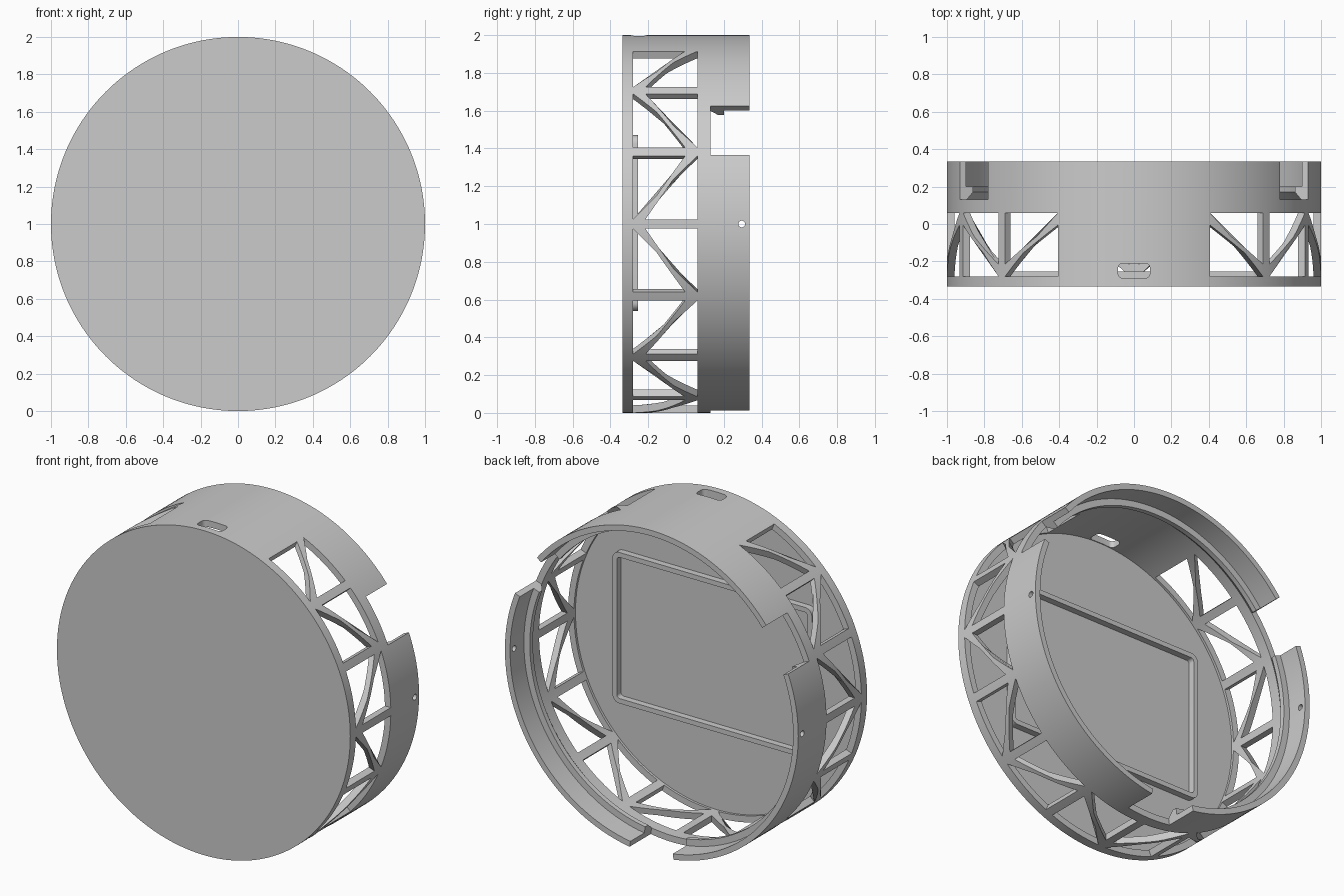
import bpy, bmesh, math
from mathutils import Vector, Matrix

cube = bpy.data.objects.get("Cube")
if cube:
    bpy.data.objects.remove(cube, do_unlink=True)

FRONT, BACK, FLOOR = -0.335, 0.335, -0.295
WIN_FRONT, WIN_BACK, NOTCH = -0.28, 0.06, 0.13   # depth limits of windows and notches
STEP = math.radians(22.5)
HALF_BAR, DIAG = 0.025, 0.065

grey = bpy.data.materials.new("plain grey")
grey.use_nodes = True
colour = (0.6, 0.6, 0.6, 1)
grey.diffuse_color = colour
grey.node_tree.nodes["Principled BSDF"].inputs["Base Color"].default_value = colour


def finish(name, bm, helper=False):
    bmesh.ops.recalc_face_normals(bm, faces=bm.faces)
    mesh = bpy.data.meshes.new(name)
    bm.to_mesh(mesh)
    bm.free()
    mesh.materials.append(grey)
    obj = bpy.data.objects.new(name, mesh)
    bpy.context.collection.objects.link(obj)
    obj.hide_render = helper
    return obj


def polar(angle, r, y, shift=0.0):
    """Point at an angle around the axis, moved sideways by shift."""
    c, s = math.cos(angle), math.sin(angle)
    return Vector((r * c - shift * s, y, 1 + r * s + shift * c))


def prism(bm, bottom, top):
    a = [bm.verts.new(p) for p in bottom]
    b = [bm.verts.new(p) for p in top]
    bm.faces.new(a)
    bm.faces.new(b[::-1])
    for i in range(len(a)):
        j = (i + 1) % len(a)
        bm.faces.new((a[i], b[i], b[j], a[j]))


# Housing: front disc, wall and rear lip turned from one profile
profile = [(0, FRONT), (1, FRONT), (1, BACK), (0.965, BACK), (0.965, 0.2), (0.925, 0.2),
           (0.925, 0.17), (0.96, NOTCH), (0.96, FLOOR), (0, FLOOR)]
bm = bmesh.new()
verts = [bm.verts.new((r, y, 1)) for r, y in profile]
edges = [bm.edges.new(pair) for pair in zip(verts, verts[1:])]
bmesh.ops.spin(bm, geom=verts + edges, cent=(0, 0, 1), axis=(0, 1, 0),
               angle=math.tau, steps=192, use_duplicate=False)
bmesh.ops.remove_doubles(bm, verts=bm.verts, dist=0.0001)
housing = finish("housing", bm)

# Lattice windows: two triangles per bay, everywhere but the top
bm = bmesh.new()
for bay in range(14):
    ends = [(5 + bay) * STEP, (6 + bay) * STEP]
    sides = [HALF_BAR, -HALF_BAR]
    node, far = (1, 0) if bay % 2 == 0 else (0, 1)
    for corners in ([(node, WIN_FRONT), (far, WIN_FRONT), (far, WIN_BACK - DIAG)],
                    [(far, WIN_BACK), (node, WIN_BACK), (node, WIN_FRONT + DIAG)]):
        prism(bm, *[[polar(ends[k], r, y, sides[k]) for k, y in corners]
                    for r in (0.85, 1.15)])
windows = finish("window_cutter", bm, True)

# Three rear notches
bm = bmesh.new()
half = math.radians(8.6)
for degrees in (30, 150, 270):
    mid = math.radians(degrees)
    loops = [[polar(mid + a, r, y) for a, r in
              ((-half, 0.8), (-half, 1.2), (half, 1.2), (half, 0.8))] for y in (NOTCH, 0.5)]
    prism(bm, *loops)
notches = finish("notch_cutter", bm, True)

# Side pin holes
bm = bmesh.new()
bmesh.ops.create_cone(bm, cap_ends=True, segments=24, radius1=0.018, radius2=0.018, depth=3,
                      matrix=Matrix.Translation((0, 0.295, 1)) @ Matrix.Rotation(math.pi / 2, 4, "Y"))
holes = finish("pin_hole_cutter", bm, True)


def rounded_rect(hx, hy, radius, steps=6):
    points = []
    for quarter, (sx, sy) in enumerate(((1, 1), (-1, 1), (-1, -1), (1, -1))):
        for i in range(steps + 1):
            a = (quarter + i / steps) * math.pi / 2
            points.append((sx * (hx - radius) + radius * math.cos(a),
                           sy * (hy - radius) + radius * math.sin(a)))
    return points


# Port slot in the top of the wall
bm = bmesh.new()
slot = rounded_rect(0.085, 0.04, 0.025)
prism(bm, *[[(x, y - 0.25, z) for x, y in slot] for z in (1.8, 2.2)])
port = finish("port_cutter", bm, True)

bpy.context.view_layer.objects.active = housing
for cutter in (windows, notches, holes, port):
    mod = housing.modifiers.new(cutter.name, "BOOLEAN")
    mod.operation, mod.solver, mod.object = "DIFFERENCE", "EXACT", cutter
    bpy.ops.object.modifier_apply(modifier=mod.name)
    bpy.data.objects.remove(cutter, do_unlink=True)

# Raised rectangular screen frame on the inside of the disc
bm = bmesh.new()
rings = []
for hx, hz, radius in ((0.68, 0.465, 0.045), (0.65, 0.435, 0.02)):
    outline = rounded_rect(hx, hz, radius)
    for y in (FLOOR - 0.01, -0.255):
        rings.append([bm.verts.new((x, y, 1.005 + z)) for x, z in outline])
cycle = [rings[0], rings[1], rings[3], rings[2]]
for a, b in zip(cycle, cycle[1:] + cycle[:1]):
    for i in range(len(a)):
        j = (i + 1) % len(a)
        bm.faces.new((a[i], a[j], b[j], b[i]))
frame = finish("screen_frame", bm)

for obj in (housing, frame):
    bpy.ops.object.select_all(action="DESELECT")
    obj.select_set(True)
    bpy.context.view_layer.objects.active = obj
    bpy.ops.object.shade_smooth_by_angle(angle=math.radians(30))
